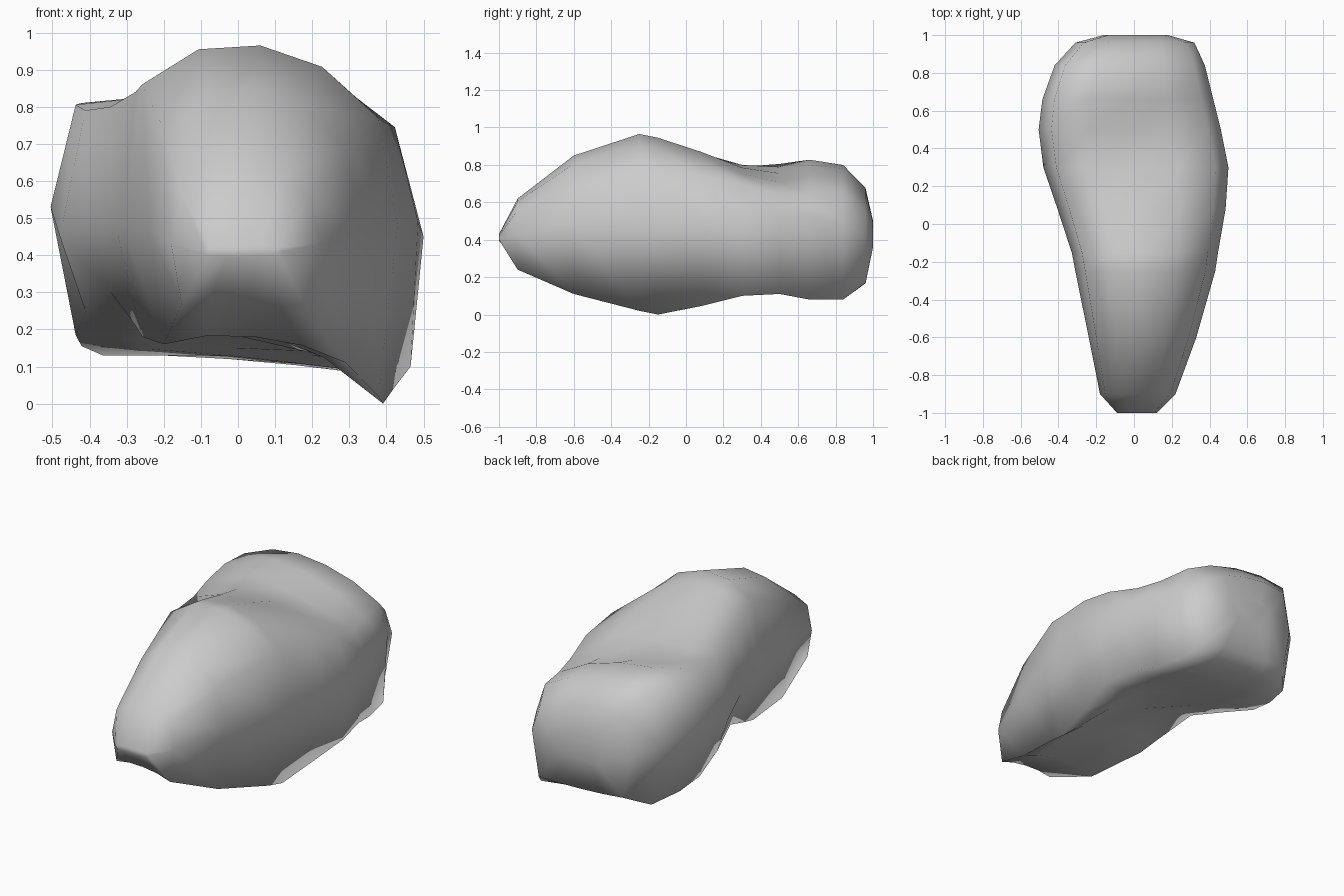
import bpy, bmesh

if "Cube" in bpy.data.objects:
    bpy.data.objects.remove(bpy.data.objects["Cube"])

# Body cross-sections from front to back:
# y, left x, right x, widest z, top z (left, mid, right), bottom z (left, mid, right)
SECTIONS = [
    (-1.00, -.09, .12, .41, .42, .43, .42, .40, .395, .40),
    (-0.90, -.18, .22, .43, .57, .62, .56, .27, .28, .24),
    (-0.60, -.24, .33, .47, .74, .85, .69, .16, .18, .11),
    (-0.25, -.31, .43, .48, .86, .965, .77, .18, .20, .02),
    (-0.15, -.33, .445, .48, .84, .945, .76, .21, .20, .00),
    (0.08, -.405, .485, .49, .80, .87, .745, .30, .20, .045),
    (0.30, -.48, .50, .45, .79, .785, .70, .25, .18, .10),
    (0.50, -.505, .46, .53, .805, .755, .65, .185, .15, .11),
    (0.66, -.485, .42, .53, .81, .80, .64, .155, .13, .08),
    (0.84, -.42, .375, .48, .78, .78, .65, .13, .12, .08),
    (0.96, -.31, .32, .43, .66, .66, .55, .19, .17, .17),
    (1.00, -.16, .18, .42, .48, .50, .46, .36, .36, .36),
]
SHOULDER = 0.86
STEPS = (-SHOULDER, -0.45, 0.0, 0.45, SHOULDER)


def curve_z(u, left, mid, right):
    """Smooth arch through the left shoulder, middle and right shoulder."""
    t = u / SHOULDER
    return mid + (right - left) / 2 * t + ((left + right) / 2 - mid) * abs(t) ** 2.3


def ring(y, xl, xr, zm, tl, tm, tr, bl, bm, br):
    c, h = (xl + xr) / 2, (xr - xl) / 2
    pts = [(xl, y, zm)]
    pts += [(c + h * u, y, curve_z(u, tl, tm, tr)) for u in STEPS]
    pts.append((xr, y, zm))
    for u in reversed(STEPS):
        # the rear right lower edge is squarer than the rest
        wide = 1.08 if u == SHOULDER and 0.2 < y < 0.9 else 1.0
        pts.append((c + h * u * wide, y, curve_z(u, bl, bm, br)))
    return pts


# Loft the body through the rings and close both ends
bm = bmesh.new()
rings = [[bm.verts.new(p) for p in ring(*s)] for s in SECTIONS]
n = len(rings[0])
for a, b in zip(rings, rings[1:]):
    for i in range(n):
        j = (i + 1) % n
        bm.faces.new((a[i], a[j], b[j], b[i]))
bm.faces.new(rings[0])
bm.faces.new(rings[-1])
bmesh.ops.recalc_face_normals(bm, faces=bm.faces)
for f in bm.faces:
    f.smooth = True

mesh = bpy.data.meshes.new("body")
bm.to_mesh(mesh)
bm.free()
body = bpy.data.objects.new("body", mesh)
bpy.context.collection.objects.link(body)
